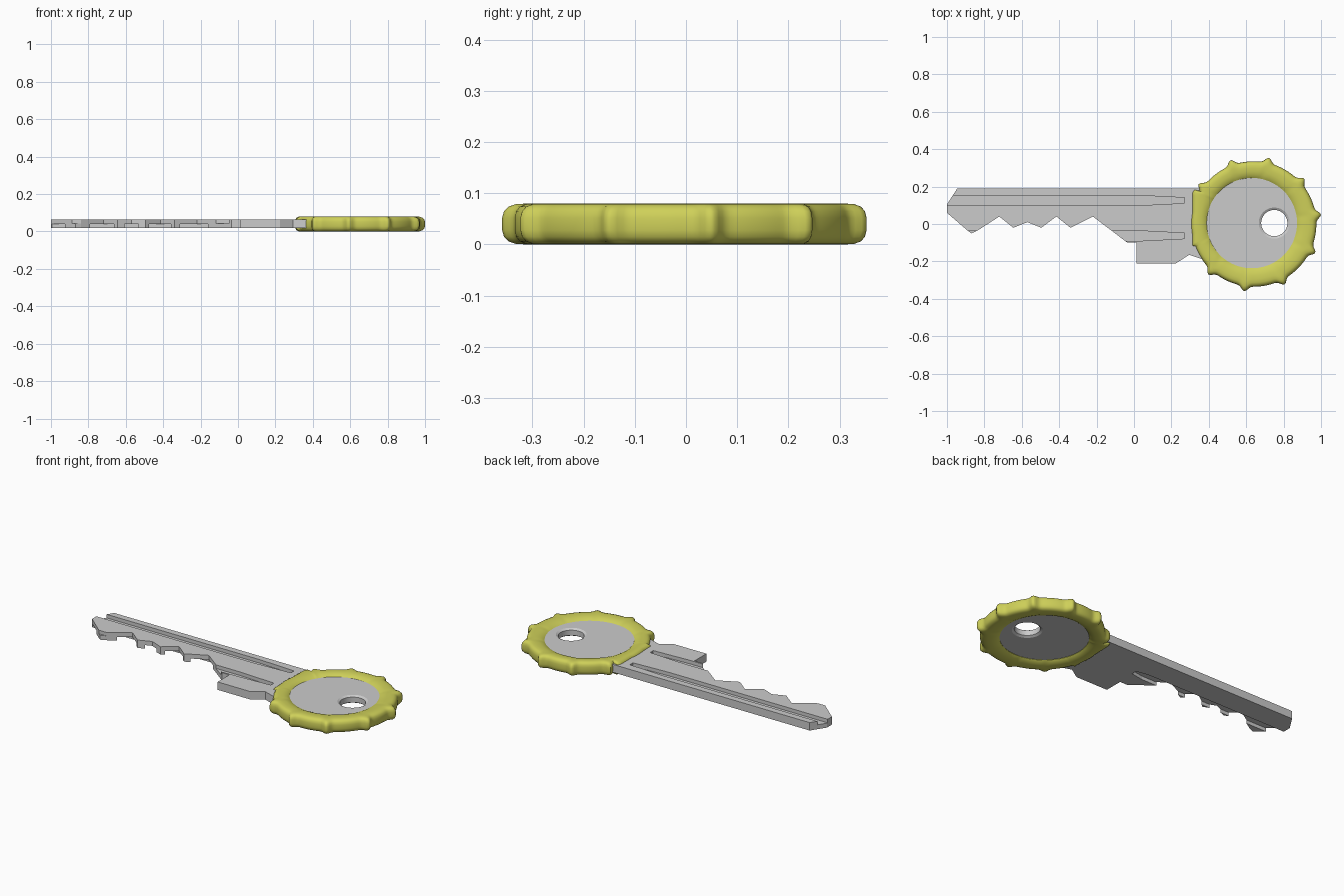
import bpy, bmesh, math

if "Cube" in bpy.data.objects:
    bpy.data.objects.remove(bpy.data.objects["Cube"])

Z0, Z1 = 0.018, 0.065          # metal thickness
GROOVE = 0.021                 # groove depth
BOW = (0.63, 0.005)


def make_object(name, bm):
    bmesh.ops.recalc_face_normals(bm, faces=bm.faces)
    me = bpy.data.meshes.new(name)
    bm.to_mesh(me)
    bm.free()
    ob = bpy.data.objects.new(name, me)
    bpy.context.collection.objects.link(ob)
    return ob


def prism(name, pts, z0, z1):
    bm = bmesh.new()
    face = bm.faces.new([bm.verts.new((x, y, z0)) for x, y in pts])
    top = bmesh.ops.extrude_face_region(bm, geom=[face])["geom"]
    verts = [v for v in top if isinstance(v, bmesh.types.BMVert)]
    bmesh.ops.translate(bm, vec=(0, 0, z1 - z0), verts=verts)
    return make_object(name, bm)


def lathe(name, centre, profile, n=64):
    bm = bmesh.new()
    rings = [[bm.verts.new((centre[0] + r * math.cos(math.tau * i / n),
                            centre[1] + r * math.sin(math.tau * i / n), z))
              for i in range(n)] for r, z in profile]
    for a, b in zip(rings, rings[1:]):
        for i in range(n):
            j = (i + 1) % n
            bm.faces.new((a[i], a[j], b[j], b[i]))
    bm.faces.new(rings[0])
    bm.faces.new(rings[-1])
    return make_object(name, bm)


def cut(ob, cutter):
    cutter.hide_render = True
    m = ob.modifiers.new("cut", "BOOLEAN")
    m.operation = "DIFFERENCE"
    m.solver = "EXACT"
    m.object = cutter
    bpy.context.view_layer.objects.active = ob
    bpy.ops.object.modifier_apply(modifier=m.name)
    bpy.data.objects.remove(cutter)


def smooth(ob, angle):
    bpy.ops.object.select_all(action="DESELECT")
    ob.select_set(True)
    bpy.context.view_layer.objects.active = ob
    bpy.ops.object.shade_smooth_by_angle(angle=math.radians(angle))


# Toothed blade with shoulder
blade = prism("blade", [
    (-0.945, 0.19), (-1, 0.105), (-1, 0.06), (-0.89, -0.035), (-0.87, -0.05), (-0.84, -0.037),
    (-0.72, 0.04), (-0.645, -0.02), (-0.57, 0.01), (-0.495, -0.02), (-0.415, 0.04),
    (-0.34, -0.02), (-0.22, 0.04), (-0.035, -0.10), (0.013, -0.10), (0.013, -0.21),
    (0.225, -0.21), (0.295, -0.165), (0.37, -0.19), (0.37, 0.19)], Z0, Z1)


# Tapered grooves: two on top, one underneath
def groove(lo, hi, x_taper, x_end, z0, z1):
    t = (hi - lo) * 0.22
    cut(blade, prism("groove_cutter", [
        (-1.1, lo), (x_taper, lo), (x_end, lo + t), (x_end, hi - t),
        (x_taper, hi), (-1.1, hi)], z0, z1))


groove(0.10, 0.152, 0.04, 0.27, Z1 - GROOVE, 0.2)
groove(-0.09, -0.037, 0.04, 0.27, Z1 - GROOVE, 0.2)
groove(-0.005, 0.055, -0.06, 0.02, -0.2, Z0 + GROOVE)

# Bow disc with countersunk ring hole
disc = lathe("bow_disc", BOW, [(0.27, Z0), (0.27, Z1)])
cut(disc, lathe("hole_cutter", (0.75, 0.005), [
    (0.083, -0.1), (0.083, Z0), (0.07, Z0 + 0.008),
    (0.07, Z1 - 0.008), (0.083, Z1), (0.083, 0.2)], 48))
smooth(disc, 25)

# Grip ring: rounded section swept around a knobbed outline
KNOBS = [8, 42, 77, 110, 144, 228, 262, 297, 335]


def outer_radius(deg):
    r = 0.335
    if 150 <= deg <= 200:
        r = min(0.37, 0.33 / -math.cos(math.radians(deg)))
    bump = max(math.exp(-(((deg - k + 180) % 360 - 180) / 3.6) ** 2) for k in KNOBS)
    return max(r, 0.335 + 0.028 * bump)


# (fraction from inner to outer edge, height above mid plane)
half = [(0, 0.024), (0.06, 0.028), (0.2, 0.035), (0.4, 0.039), (0.6, 0.04),
        (0.78, 0.039), (0.9, 0.034), (0.97, 0.025), (1, 0.012)]
section = half + [(t, -h) for t, h in reversed(half)]
bm = bmesh.new()
N = 240
loops = []
for i in range(N):
    deg = 360 * i / N
    c, s = math.cos(math.radians(deg)), math.sin(math.radians(deg))
    R = outer_radius(deg)
    loop = []
    for t, h in section:
        ix, iy = BOW[0] + 0.24 * c, BOW[1] + 0.24 * s
        ox, oy = 0.64 + R * c, R * s
        loop.append(bm.verts.new((ix + (ox - ix) * t, iy + (oy - iy) * t, 0.04 + h)))
    loops.append(loop)
M = len(section)
for i in range(N):
    a, b = loops[i], loops[(i + 1) % N]
    for j in range(M):
        k = (j + 1) % M
        bm.faces.new((a[j], b[j], b[k], a[k]))
ring = make_object("grip_ring", bm)
mat = bpy.data.materials.new("yellow_grip")
mat.diffuse_color = (0.62, 0.63, 0.1, 1)
mat.use_nodes = True
mat.node_tree.nodes["Principled BSDF"].inputs["Base Color"].default_value = mat.diffuse_color
ring.data.materials.append(mat)
smooth(ring, 50)
